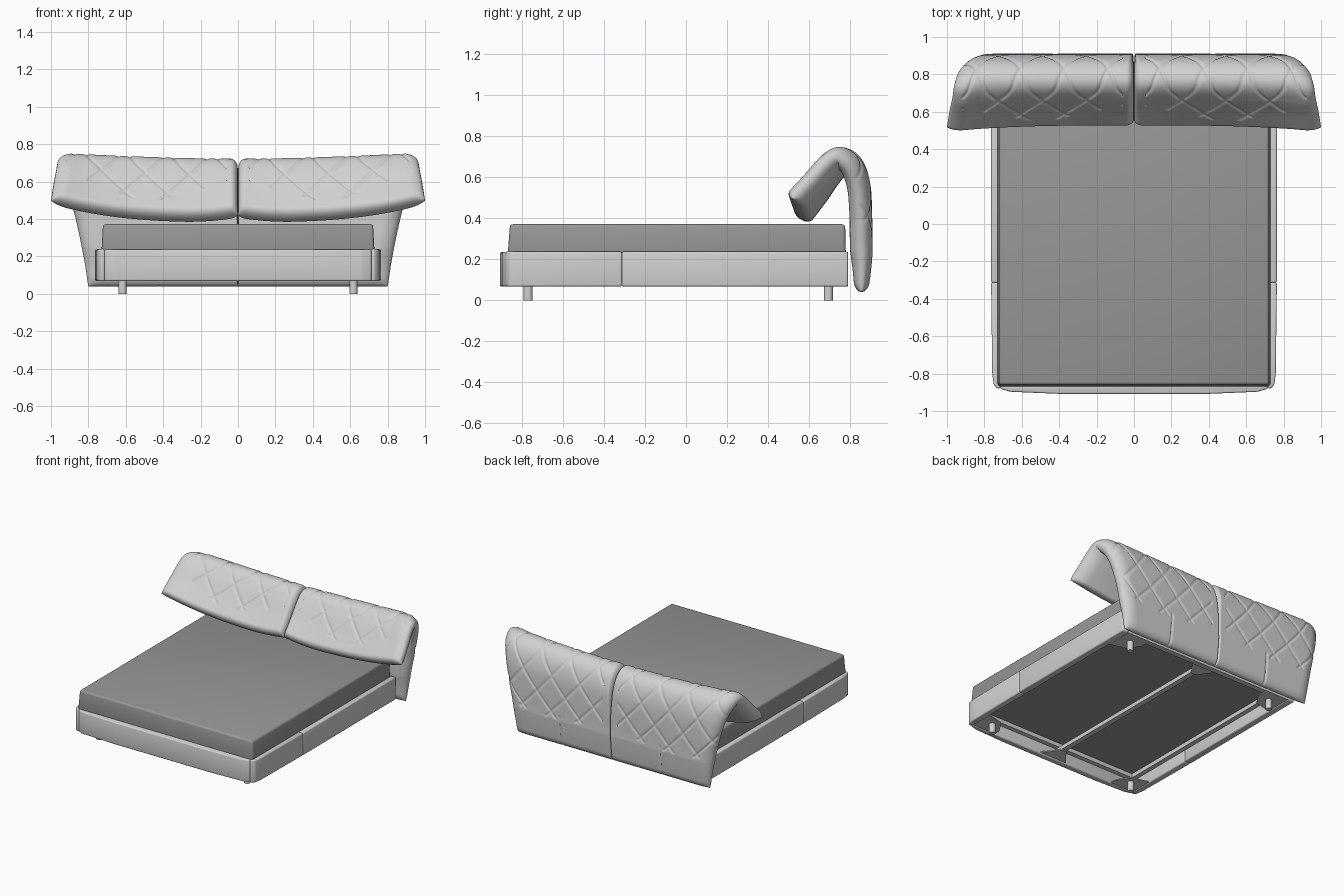
import bpy, bmesh, math
from mathutils import Vector

cube = bpy.data.objects.get("Cube")
if cube:
    bpy.data.objects.remove(cube, do_unlink=True)


def material(name, v):
    m = bpy.data.materials.new(name)
    m.use_nodes = True
    m.diffuse_color = (v, v, v, 1)
    m.node_tree.nodes["Principled BSDF"].inputs["Base Color"].default_value = (v, v, v, 1)
    return m


LIGHT = material("light grey", 0.64)
SHEET = material("mid grey", 0.31)


def finish(name, bm, mat, angle=40):
    bmesh.ops.recalc_face_normals(bm, faces=bm.faces[:])
    me = bpy.data.meshes.new(name)
    bm.to_mesh(me)
    bm.free()
    ob = bpy.data.objects.new(name, me)
    bpy.context.collection.objects.link(ob)
    me.materials.append(mat)
    bpy.ops.object.select_all(action='DESELECT')
    ob.select_set(True)
    bpy.context.view_layer.objects.active = ob
    bpy.ops.object.shade_smooth_by_angle(angle=math.radians(angle))
    return ob


def prism(name, outline, z0, z1, mat, bevel=0.0):
    """Upright block over a ground outline, with optional soft edges."""
    bm = bmesh.new()
    face = bm.faces.new([bm.verts.new((x, y, z0)) for x, y in outline])
    top = bmesh.ops.extrude_face_region(bm, geom=[face])
    for v in top["geom"]:
        if isinstance(v, bmesh.types.BMVert):
            v.co.z = z1
    bmesh.ops.recalc_face_normals(bm, faces=bm.faces[:])
    if bevel:
        bmesh.ops.bevel(bm, geom=bm.edges[:], offset=bevel, segments=3,
                        profile=0.5, affect='EDGES', clamp_overlap=True)
    return finish(name, bm, mat)


def rect(x0, y0, x1, y1):
    return [(x0, y0), (x1, y0), (x1, y1), (x0, y1)]


def mirrored(outline, s):
    return [(s * x, y) for x, y in outline]


SIDES = (("left", 1), ("right", -1))

# Mattress, slightly narrower at the top
mattress = prism("mattress", rect(-0.73, -0.87, 0.73, 0.78), 0.205, 0.372, SHEET, 0.016)
for v in mattress.data.vertices:
    if v.co.z > 0.3:
        v.co.x *= 0.99
        v.co.y = v.co.y * 0.992 + 0.003

# Upholstered rails; the side rails are split at a seam and round in at the foot
SEAM = -0.313
FOOT_PART = [(0.71, SEAM), (0.71, -0.875), (0.728, -0.882), (0.75, -0.86),
             (0.758, -0.80), (0.764, SEAM)]
for side, s in SIDES:
    prism(f"{side}_rail_foot", mirrored(FOOT_PART, s), 0.068, 0.238, LIGHT, 0.009)
    prism(f"{side}_rail_head", mirrored(rect(0.71, SEAM, 0.764, 0.79), s),
          0.068, 0.238, LIGHT, 0.009)
FOOT_FRONT = [(0.716, -0.86), (0.712, -0.882), (0.66, -0.897), (0.4, -0.908)]
prism("foot_rail", FOOT_FRONT + mirrored(FOOT_FRONT, -1)[::-1], 0.068, 0.236, LIGHT, 0.009)
prism("head_rail", rect(-0.712, 0.75, 0.712, 0.79), 0.068, 0.236, LIGHT)

# Base panel, supporting ledges and centre beam
prism("base_panel", rect(-0.712, -0.862, 0.712, 0.752), 0.185, 0.20, SHEET)
for side, s in SIDES:
    prism(f"{side}_ledge", mirrored(rect(0.675, -0.86, 0.712, 0.75), s), 0.155, 0.186, LIGHT)
prism("foot_ledge", rect(-0.675, -0.86, 0.675, -0.825), 0.155, 0.186, LIGHT)
prism("head_ledge", rect(-0.675, 0.715, 0.675, 0.75), 0.155, 0.186, LIGHT)
prism("centre_beam", rect(-0.02, -0.86, 0.02, 0.75), 0.085, 0.115, LIGHT)

# Legs, corner plates and beam end plates
for end, yl, ye, d in (("foot", -0.77, -0.86, 1), ("head", 0.695, 0.75, -1)):
    prism(f"{end}_beam_plate", [(-0.11, ye), (0.11, ye), (0.02, ye + d * 0.12),
                                (-0.02, ye + d * 0.12)], 0.078, 0.086, LIGHT)
    corner = [(0.71, ye), (0.52, ye), (0.52, ye + d * 0.05),
              (0.58, ye + d * 0.14), (0.71, ye + d * 0.17)]
    for side, s in SIDES:
        prism(f"{end}_{side}_corner_plate", mirrored(corner, s), 0.072, 0.08, LIGHT)
        bm = bmesh.new()
        bmesh.ops.create_cone(bm, cap_ends=True, segments=24, radius1=0.022,
                              radius2=0.022, depth=0.08)
        bmesh.ops.translate(bm, verts=bm.verts[:], vec=(s * 0.617, yl, 0.04))
        finish(f"{end}_{side}_leg", bm, LIGHT)

# Headboard centreline: y, z and half width from the back hem over to the flap tip
PATH = [Vector(p) for p in (
    (0.856, 0.04, 0.80), (0.858, 0.17, 0.82), (0.854, 0.30, 0.845), (0.853, 0.43, 0.875),
    (0.845, 0.55, 0.91), (0.815, 0.635, 0.945), (0.765, 0.663, 0.962), (0.71, 0.61, 0.97),
    (0.64, 0.51, 0.985), (0.553, 0.397, 1.0))]


def along(t):
    """Smooth point on the centreline for t in 0..1."""
    f = min(max(t, 0), 1) * (len(PATH) - 1)
    i = min(int(f), len(PATH) - 2)
    f -= i
    b, c = PATH[i], PATH[i + 1]
    a = PATH[i - 1] if i else 2 * b - c
    d = PATH[i + 2] if i + 2 < len(PATH) else 2 * c - b
    return b + 0.5 * f * (c - a + f * (2 * a - 5 * b + 4 * c - d + f * (3 * (b - c) + d - a)))


def rounded(d, r):
    return math.sqrt(max(0, 1 - (1 - min(d / r, 1)) ** 2))


def ridge(d):
    return math.exp(-(d / 0.007) ** 2)


def quilt(x, l, total):
    """Depth of the diamond stitching at a point of the outer skin."""
    off = x - 0.49
    depth = 0
    if 0.20 + abs(off) * 0.1 < l < total - 0.06 - abs(off) * 0.35 and abs(off) < 0.43:
        for k in (off / 0.235 + l / 0.25, off / 0.235 - l / 0.25):
            depth = max(depth, ridge(abs(k - round(k)) * 0.17))
    if l < 0.24:
        depth = max(depth, ridge(abs(x - 0.42)))
    return 0.007 * depth


ROWS, COLS = 150, 160
steps = [0.4 * (1 - math.cos(math.pi * k / ROWS)) / 2 + 0.6 * k / ROWS
         for k in range(ROWS + 1)]
lengths = [0]
for a, b in zip(steps, steps[1:]):
    lengths.append(lengths[-1] + (along(b) - along(a)).xy.length)
TOTAL = lengths[-1]


def skin_point(row, u, outer):
    t, l = steps[row], lengths[row]
    p = along(t)
    tan = (along(t + 0.01) - along(t - 0.01)).xy.normalized()
    w = p.z
    x = u * w
    crest = min(max((t - 0.3) / 0.3, 0), 1)
    flap = min(max((t - 0.6) / 0.4, 0), 1)
    # Padding thins at the hem, the tip, the outer edge and the middle seam
    half = 0.055 * min(1, 0.6 + l * 2) * rounded(l, 0.05) * rounded(TOTAL - l, 0.04)
    half *= rounded(x, 0.008 + 0.032 * crest) * rounded(w - x, 0.09)
    off = half - min(quilt(x, l, TOTAL), half * 0.5) if outer else -half
    y, z = p.x + tan.y * off, p.y - tan.x * off
    # Flap corners sweep up and forward, crest rises towards the outside
    z += crest * 0.026 * u * (1 - flap)
    z += flap * (0.10 * u ** 3 + 0.025 * max(0, 1 - u / 0.3) ** 2)
    y -= flap * 0.035 * u ** 3
    # Back panel curves gently forward at its outer ends
    y -= 0.03 * max(0, u - 0.85) / 0.15 * crest * (1 - flap)
    return y, z, x


for side, s in SIDES:
    bm = bmesh.new()
    ring = [(r, True) for r in range(ROWS + 1)] + [(r, False) for r in range(ROWS - 1, 0, -1)]
    previous = None
    for c in range(COLS + 1):
        u = 0.5 * (1 - math.cos(math.pi * c / COLS)) / 2 + 0.5 * c / COLS
        loop = []
        for row, outer in ring:
            y, z, x = skin_point(row, u, outer)
            loop.append(bm.verts.new((s * (x + 0.0005), y, z)))
        if previous:
            for i in range(len(loop)):
                j = (i + 1) % len(loop)
                bm.faces.new((previous[i], previous[j], loop[j], loop[i]))
        previous = loop
    bmesh.ops.remove_doubles(bm, verts=bm.verts[:], dist=0.0001)
    finish(f"{side}_headboard_cushion", bm, LIGHT, 60)
